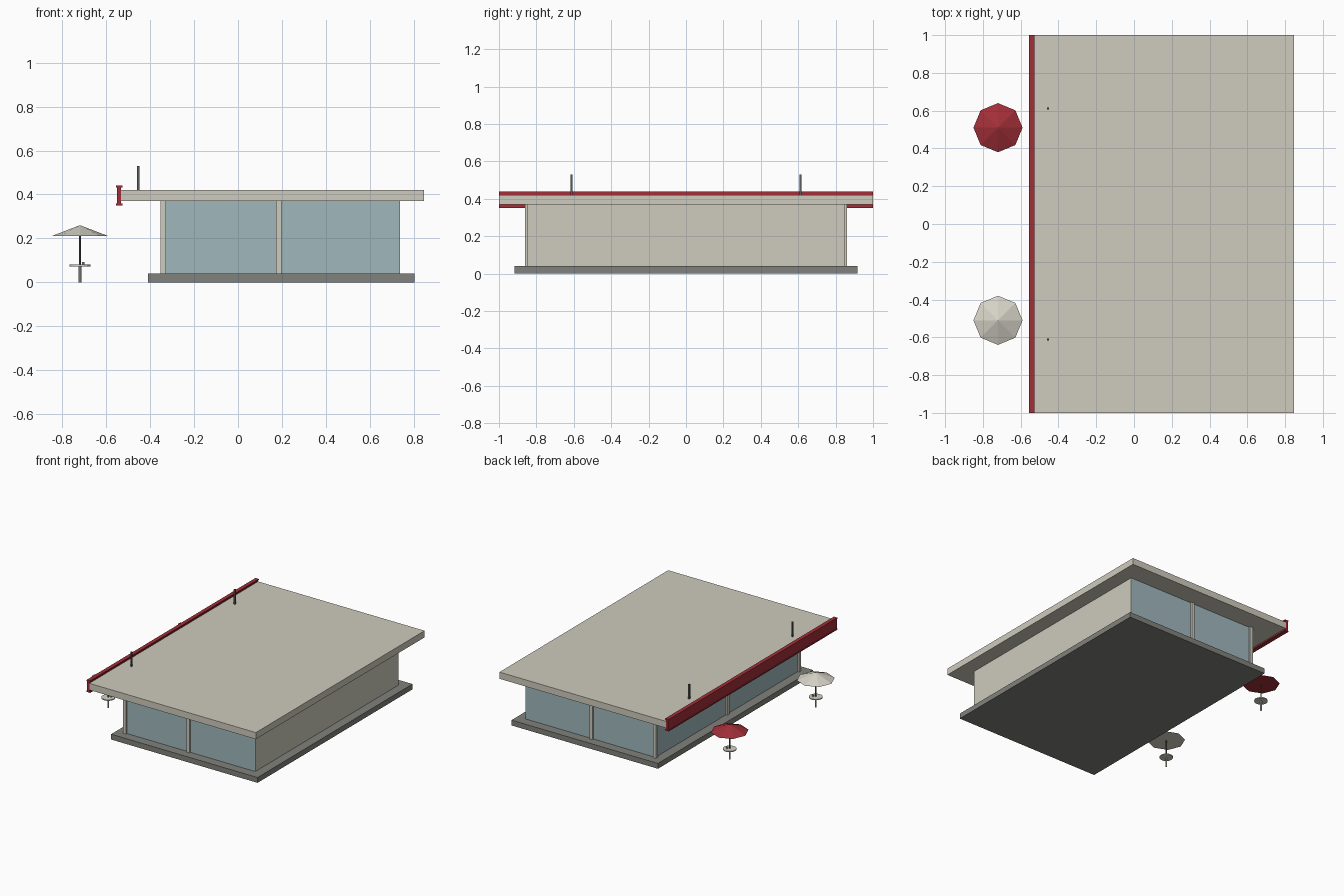
import bpy
import math

cube = bpy.data.objects.get("Cube")
if cube:
    bpy.data.objects.remove(cube, do_unlink=True)


def material(name, r, g, b):
    m = bpy.data.materials.new(name)
    m.diffuse_color = (r, g, b, 1)
    m.use_nodes = True
    bsdf = next(n for n in m.node_tree.nodes if n.type == 'BSDF_PRINCIPLED')
    bsdf.inputs["Base Color"].default_value = (r, g, b, 1)
    bsdf.inputs["Roughness"].default_value = 0.8
    return m


CREAM = material("cream", .62, .6, .51)
WHITE = material("off white", .67, .65, .57)
GLASS = material("blue glass", .35, .48, .51)
STONE = material("grey stone", .22, .22, .2)
METAL = material("dark metal", .1, .11, .11)
RED = material("deep red", .36, .028, .04)


def finish(name, mat):
    ob = bpy.context.object
    ob.name = name
    ob.data.materials.append(mat)
    return ob


def box(name, mat, x, y, z):
    """Box from (min, max) pairs."""
    spans = (x, y, z)
    bpy.ops.mesh.primitive_cube_add(size=1, location=[(a + b) / 2 for a, b in spans])
    ob = finish(name, mat)
    ob.scale = [b - a for a, b in spans]
    bpy.ops.object.transform_apply(location=False, rotation=False, scale=True)
    return ob


def around(c, half):
    return (c - half, c + half)


def round_part(name, mat, x, y, z, r, top=None, sides=8):
    """Upright cylinder or cone between two heights."""
    bpy.ops.mesh.primitive_cone_add(vertices=sides, radius1=r,
                                    radius2=r if top is None else top,
                                    depth=z[1] - z[0], location=(x, y, sum(z) / 2))
    return finish(name, mat)


# Pavilion body
HALF = 0.848
WALL = (0.04, 0.37)
box("floor_slab", STONE, (-.41, .805), (-.918, .918), (0, .04))
box("glazing", GLASS, (-.34, .735), (-HALF, HALF), WALL)
box("solid_side_wall", CREAM, (.72, .737), (-HALF + .001, HALF - .001), WALL)
box("roof_slab", CREAM, (-.533, .848), (-1, 1), (.37, .42))

# Posts along the three glazed sides
for x, y in [(x, y) for x in (-.34, .186) for y in (-HALF, HALF)] + [(-.34, 0)]:
    box("window_post", CREAM, around(x, .0125), around(y, .0125), WALL)

# Red fascia with small lips at its top and bottom edges
box("fascia_board", RED, (-.552, -.533), (-1, 1), (.35, .44))
for z in (.354, .436):
    box("fascia_lip", RED, (-.556, -.527), (-1, 1), around(z, .004))

# Short roof poles
for y in (-.612, .612):
    box("roof_pole", METAL, around(-.455, .0055), around(y, .0055), (.42, .53))

# Tables with parasols
for y, colour in ((-.51, WHITE), (.51, RED)):
    x = -.72
    round_part("table_stem", CREAM, x, y, (0, .075), .006)
    round_part("table_top", WHITE, x, y, (.073, .08), .047, sides=16)
    round_part("table_cup", WHITE, x + .0145, y + .012, (.08, .093), .006)
    round_part("parasol_pole", METAL, x, y, (.08, .215), .004)
    round_part("parasol_canopy", colour, x, y, (.21, .26), .13, top=0)
